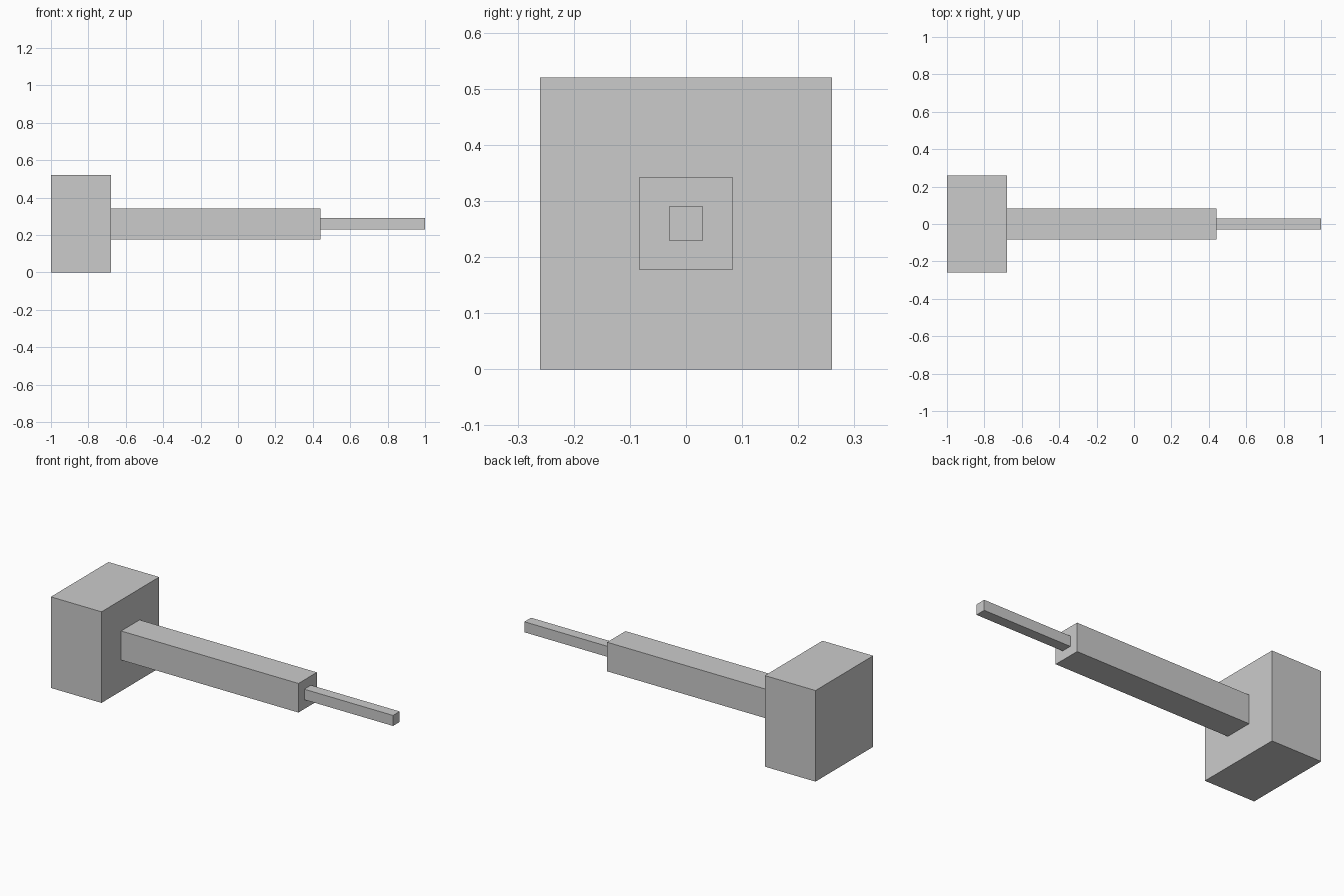
import bpy

cube = bpy.data.objects.get("Cube")
if cube:
    bpy.data.objects.remove(cube, do_unlink=True)

# Single plain grey for every part
grey = bpy.data.materials.new("plain_grey")
grey.use_nodes = True
colour = (0.6, 0.6, 0.6, 1)
grey.diffuse_color = colour
grey.node_tree.nodes["Principled BSDF"].inputs["Base Color"].default_value = colour

AXIS_HEIGHT = 0.26


def square_bar(name, x_start, x_end, width):
    """Square bar along x, centred on the shared axis."""
    bpy.ops.mesh.primitive_cube_add(
        size=1, location=((x_start + x_end) / 2, 0, AXIS_HEIGHT))
    bar = bpy.context.object
    bar.name = name
    bar.scale = (x_end - x_start, width, width)
    bpy.ops.object.transform_apply(location=False, rotation=False, scale=True)
    bar.data.materials.append(grey)
    return bar


# Large block, thick shaft and thin tip, end to end
square_bar("head_block", -1.0, -0.68, 0.52)
square_bar("shaft", -0.68, 0.44, 0.166)
square_bar("thin_tip", 0.44, 1.0, 0.06)
